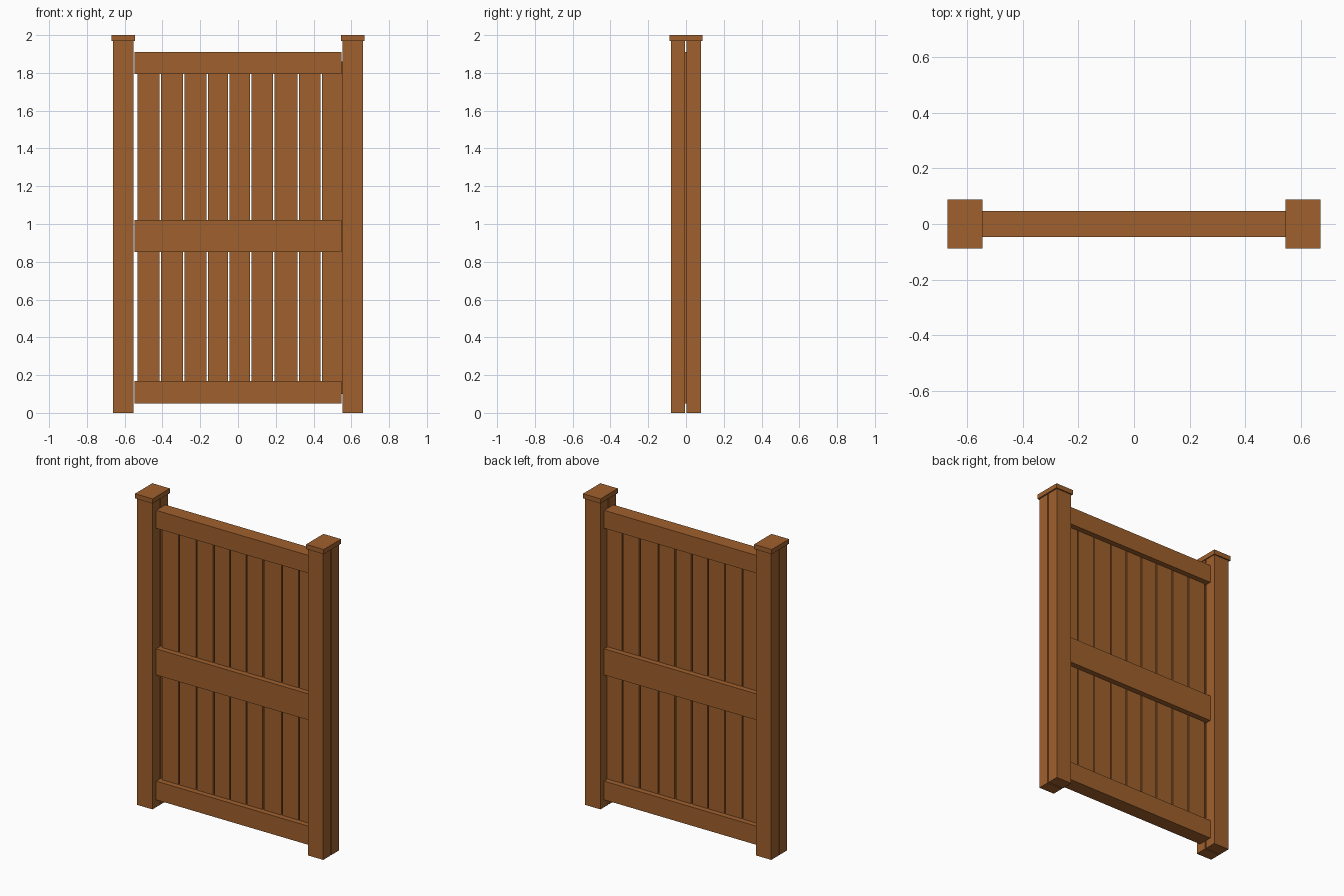
import bpy, bmesh
from mathutils import Vector

if "Cube" in bpy.data.objects:
    bpy.data.objects.remove(bpy.data.objects["Cube"])

wood = bpy.data.materials.new("brown_wood")
wood.diffuse_color = (0.347, 0.117, 0.026, 1)
wood.use_nodes = True
wood.node_tree.nodes["Principled BSDF"].inputs["Base Color"].default_value = wood.diffuse_color


def box(name, x0, x1, y0, y1, z0, z1):
    """Axis-aligned box given by its limits."""
    bm = bmesh.new()
    bmesh.ops.create_cube(bm, size=1)
    bmesh.ops.scale(bm, vec=Vector((x1 - x0, y1 - y0, z1 - z0)), verts=bm.verts)
    bmesh.ops.translate(bm, vec=Vector((x0 + x1, y0 + y1, z0 + z1)) / 2, verts=bm.verts)
    me = bpy.data.meshes.new(name)
    bm.to_mesh(me)
    bm.free()
    me.materials.append(wood)
    ob = bpy.data.objects.new(name, me)
    bpy.context.collection.objects.link(ob)
    return ob


# Posts: two boards with a thin gap, under a flat cap
for side, s in (("left", -1), ("right", 1)):
    xa, xb = sorted((s * 0.552, s * 0.662))
    box(side + "_post_front", xa, xb, -0.08, -0.005, 0, 1.97)
    box(side + "_post_back", xa, xb, 0.002, 0.08, 0, 1.97)
    xa, xb = sorted((s * 0.546, s * 0.671))
    box(side + "_post_cap", xa, xb, -0.088, 0.088, 1.97, 2.0)

# Horizontal rails
for name, z0, z1 in (("bottom", 0.05, 0.17), ("middle", 0.852, 1.02), ("top", 1.795, 1.91)):
    box(name + "_rail", -0.549, 0.549, -0.047, 0.047, z0, z1)

# Vertical slats separated by narrow gaps
gaps = [-0.537, -0.411, -0.287, -0.164, -0.049, 0.068, 0.188, 0.32, 0.442, 0.556]
for i, (a, b) in enumerate(zip(gaps, gaps[1:])):
    box("slat_%d" % (i + 1), a + 0.004, b - 0.004, -0.012, 0.012, 0.10, 1.86)
